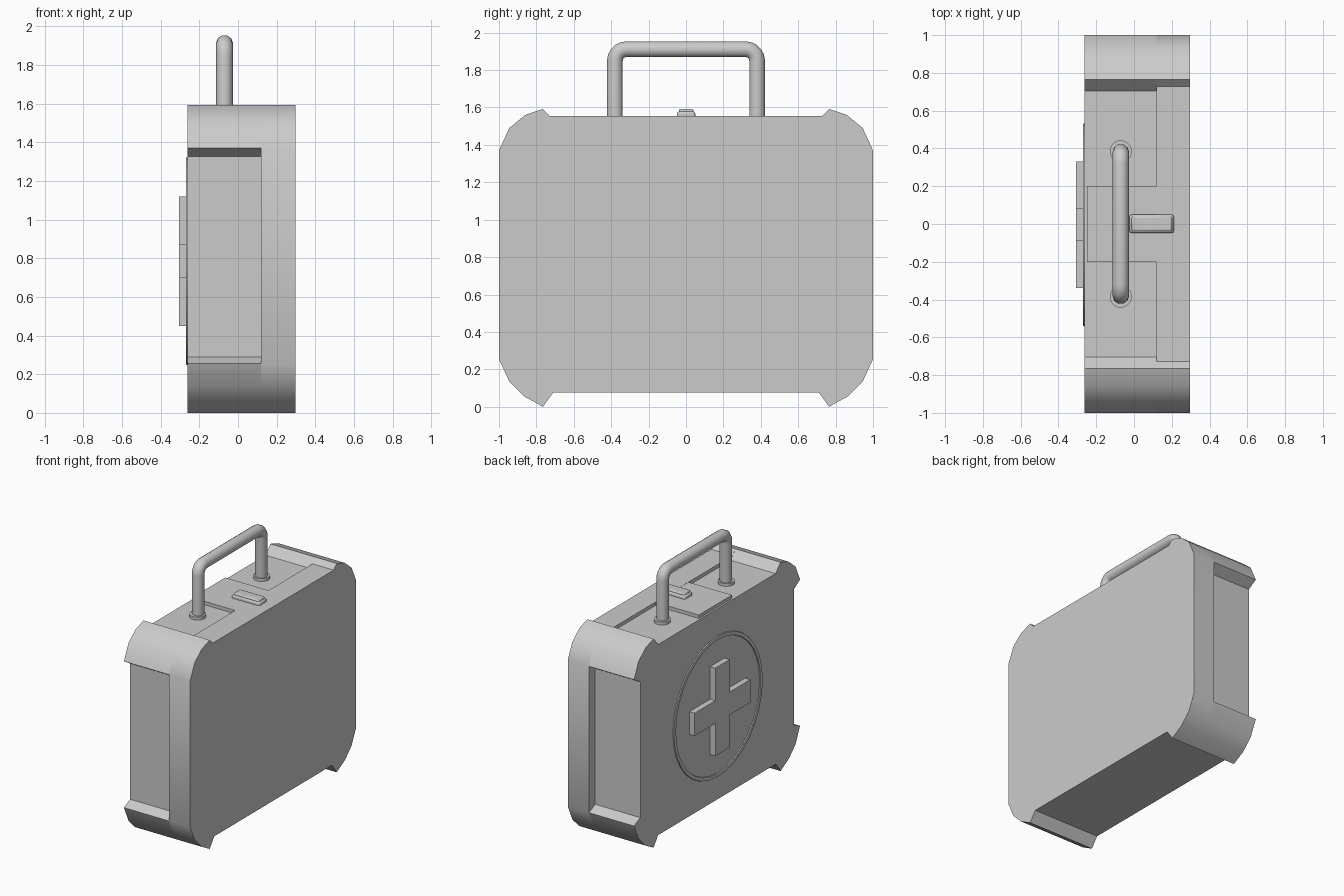
import bpy, bmesh, math
from mathutils import Vector

if "Cube" in bpy.data.objects:
    bpy.data.objects.remove(bpy.data.objects["Cube"])


def finish(obj, smooth=None):
    bpy.ops.object.select_all(action='DESELECT')
    obj.select_set(True)
    bpy.context.view_layer.objects.active = obj
    if smooth:
        bpy.ops.object.shade_smooth_by_angle(angle=math.radians(smooth))
    return obj


def prism(name, profile, x0, x1, smooth=None):
    """Extrude a closed (y, z) profile from x0 to x1."""
    bm = bmesh.new()
    face = bm.faces.new([bm.verts.new((x0, y, z)) for y, z in profile])
    ext = bmesh.ops.extrude_face_region(bm, geom=[face])
    moved = [v for v in ext['geom'] if isinstance(v, bmesh.types.BMVert)]
    bmesh.ops.translate(bm, vec=(x1 - x0, 0, 0), verts=moved)
    bmesh.ops.recalc_face_normals(bm, faces=bm.faces)
    mesh = bpy.data.meshes.new(name)
    bm.to_mesh(mesh)
    bm.free()
    obj = bpy.data.objects.new(name, mesh)
    bpy.context.collection.objects.link(obj)
    return finish(obj, smooth)


def box(name, lo, hi, bevel=0, segments=2):
    lo, hi = Vector(lo), Vector(hi)
    bpy.ops.mesh.primitive_cube_add(size=1, location=(lo + hi) / 2)
    obj = bpy.context.object
    obj.name = name
    obj.scale = hi - lo
    bpy.ops.object.transform_apply(location=False, rotation=False, scale=True)
    if bevel:
        mod = obj.modifiers.new("bevel", 'BEVEL')
        mod.width, mod.segments = bevel, segments
        finish(obj, 35)
    return obj


def mirrored(half):
    return half + [(-y, z) for y, z in reversed(half)]


# Corner guard outlines, right half, running from bottom to top
lower = [(0.71, 0.075), (0.765, 0.0), (0.865, 0.055), (0.945, 0.135), (1.0, 0.255)]
upper = [(1.0, 1.37), (0.945, 1.49), (0.86, 1.56), (0.765, 1.592)]

# Back half: sides flush with the guards
prism("back_shell", mirrored(lower + upper + [(0.728, 1.555)]), 0.118, 0.297, 30)

# Front half: sides and top recessed between the guards
recess = [(0.925, 0.29), (0.925, 1.325)]
prism("front_shell", mirrored(lower + recess + upper + [(0.705, 1.528)]),
      -0.262, 0.118, 30)

# Raised pad on the top, under the latch
box("top_pad", (-0.248, -0.2, 1.5), (0.118, 0.2, 1.554))

# Latch
box("latch", (-0.025, -0.048, 1.53), (0.212, 0.05, 1.58), 0.014)
box("latch_cap", (-0.012, -0.038, 1.56), (0.2, 0.04, 1.592), 0.008)

# Cross emblem on the front face
a, b, cz = 0.335, 0.087, 0.785
cross = [(b, a), (b, b), (a, b), (a, -b), (b, -b), (b, -a),
         (-b, -a), (-b, -b), (-a, -b), (-a, b), (-b, b), (-b, a)]
prism("cross", [(y - 0.003, z + cz) for y, z in cross], -0.306, -0.25)

# Thin ring around the cross
bm = bmesh.new()
n = 32
section = [(0.54, -0.255), (0.535, -0.269), (0.51, -0.269), (0.505, -0.255)]
rings = []
for i in range(n):
    t = 2 * math.pi * i / n
    rings.append([bm.verts.new((x, r * math.cos(t) - 0.005, r * math.sin(t) + cz))
                  for r, x in section])
for i in range(n):
    p, q = rings[i], rings[(i + 1) % n]
    for j in range(4):
        k = (j + 1) % 4
        bm.faces.new((p[j], p[k], q[k], q[j]))
bmesh.ops.recalc_face_normals(bm, faces=bm.faces)
mesh = bpy.data.meshes.new("emblem_ring")
bm.to_mesh(mesh)
bm.free()
ring = bpy.data.objects.new("emblem_ring", mesh)
bpy.context.collection.objects.link(ring)
finish(ring, 30)

# Carrying handle: round bar with bent corners
hx, hy, top, rad, bend = -0.07, 0.38, 1.911, 0.044, 0.06
half = [(hy, 1.5)]
for i in range(6):
    t = math.pi / 2 * i / 5
    half.append((hy - bend + bend * math.cos(t), top - bend + bend * math.sin(t)))
path = mirrored(half)
curve = bpy.data.curves.new("handle", 'CURVE')
curve.dimensions = '3D'
curve.bevel_depth = rad
curve.bevel_resolution = 3
curve.use_fill_caps = True
spline = curve.splines.new('POLY')
spline.points.add(len(path) - 1)
for pt, (y, z) in zip(spline.points, path):
    pt.co = (hx, y, z, 1)
handle = bpy.data.objects.new("handle", curve)
bpy.context.collection.objects.link(handle)
finish(handle)
bpy.ops.object.convert(target='MESH')
finish(bpy.context.object, 50)

# Collars at the feet of the handle
for side, label in ((1, "back"), (-1, "front")):
    bpy.ops.mesh.primitive_cylinder_add(vertices=24, radius=0.058, depth=0.05,
                                        location=(hx, side * 0.385, 1.525))
    collar = bpy.context.object
    collar.name = "handle_collar_" + label
    finish(collar, 30)
